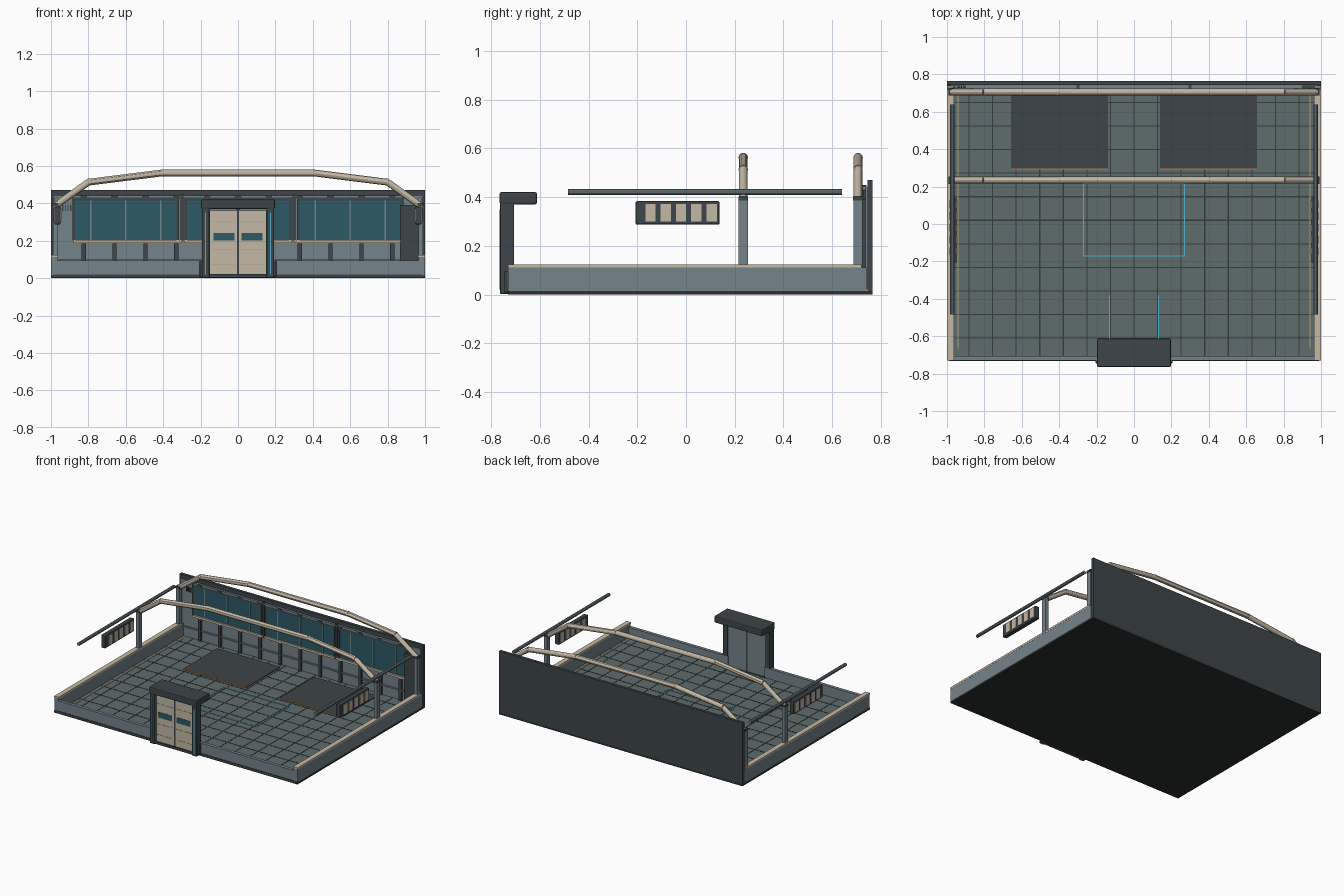
import bpy, bmesh
from mathutils import Vector, Matrix

if "Cube" in bpy.data.objects:
    bpy.data.objects.remove(bpy.data.objects["Cube"])


def mat(name, hexcol):
    m = bpy.data.materials.new(name)
    rgb = [int(hexcol[i:i + 2], 16) / 255 for i in (0, 2, 4)]
    m.diffuse_color = [((c + 0.055) / 1.055) ** 2.4 if c > 0.04 else c / 12.92 for c in rgb] + [1]
    m.use_nodes = True
    m.node_tree.nodes["Principled BSDF"].inputs["Base Color"].default_value = m.diffuse_color
    return m


DARK = mat("dark_metal", "3d4548")
BASE = mat("base_black", "2b3031")
GREY = mat("blue_grey", "74848a")
FLOOR = mat("floor_grey", "5f6c6c")
LINE = mat("seam_dark", "343c3d")
CREAM = mat("cream", "c4b8a6")
GLASS = mat("teal_glass", "2c5a66")
GLOW = mat("cyan_glow", "4fb4d2")
ORANGE = mat("orange", "c07a3c")
TAN = mat("tan", "b3a57c")


def finish(bm, name, material, bevel=0, smooth=False):
    me = bpy.data.meshes.new(name)
    bm.to_mesh(me)
    bm.free()
    ob = bpy.data.objects.new(name, me)
    bpy.context.collection.objects.link(ob)
    me.materials.append(material)
    if bevel:
        b = ob.modifiers.new("bevel", 'BEVEL')
        b.width = bevel
        b.segments = 2
    if smooth:
        bpy.ops.object.select_all(action='DESELECT')
        ob.select_set(True)
        bpy.context.view_layer.objects.active = ob
        bpy.ops.object.shade_smooth_by_angle()
    return ob


def boxes(name, material, spans, bevel=0, mirror=False):
    """One object from (x0, x1, y0, y1, z0, z1) boxes, optionally mirrored in x."""
    bm = bmesh.new()
    if mirror:
        spans = list(spans) + [(-s[1], -s[0], *s[2:]) for s in spans]
    for x0, x1, y0, y1, z0, z1 in spans:
        m = Matrix.Translation(((x0 + x1) / 2, (y0 + y1) / 2, (z0 + z1) / 2))
        bmesh.ops.create_cube(bm, size=1, matrix=m @ Matrix.Diagonal((x1 - x0, y1 - y0, z1 - z0, 1)))
    return finish(bm, name, material, bevel)


def tubes(name, material, paths, r, sides=12):
    """Straight cylinder segments between successive points of each path."""
    bm = bmesh.new()
    for path in paths:
        for a, b in zip(path, path[1:]):
            a, b = Vector(a), Vector(b)
            d = b - a
            m = Matrix.Translation((a + b) / 2) @ d.to_track_quat('Z', 'Y').to_matrix().to_4x4()
            bmesh.ops.create_cone(bm, cap_ends=True, segments=sides, radius1=r, radius2=r,
                                  depth=d.length, matrix=m)
    return finish(bm, name, material, smooth=True)


# Floor slab, grid seams and markings
boxes("base_slab", BASE, [(-1, 1, -0.73, 0.765, 0, 0.014)])
boxes("floor", FLOOR, [(-0.97, 0.97, -0.71, 0.74, 0.01, 0.02)])
seams = [(k * 0.126 - 0.003, k * 0.126 + 0.003, -0.705, 0.735, 0.018, 0.0215) for k in range(-7, 8)]
seams += [(-0.96, 0.96, y - 0.003, y + 0.003, 0.018, 0.0217)
          for y in [0.02 + k * 0.126 for k in range(-5, 6)]]
boxes("floor_seams", LINE, seams)
boxes("floor_mats", DARK, [(0.14, 0.657, 0.297, 0.695, 0.019, 0.025)], mirror=True)
boxes("mat_edges", ORANGE, [(0.14, 0.657, 0.291, 0.297, 0.019, 0.026)], mirror=True)
boxes("floor_side_lines", TAN, [(0.937, 0.943, -0.665, 0.69, 0.019, 0.024)], mirror=True)
boxes("floor_glow_lines", GLOW, [
    (-0.27, 0.27, -0.174, -0.169, 0.019, 0.024), (-0.27, 0.27, 0.214, 0.219, 0.019, 0.024),
    (-0.272, -0.267, -0.174, 0.219, 0.019, 0.024), (0.267, 0.272, -0.174, 0.219, 0.019, 0.024),
    (-0.133, -0.129, -0.7, -0.38, 0.019, 0.024), (0.129, 0.133, -0.7, -0.38, 0.019, 0.024)])

# Low perimeter walls
boxes("side_walls", GREY, [(0.966, 0.999, -0.73, 0.74, 0.012, 0.112)], mirror=True)
boxes("side_wall_caps", CREAM, [(0.963, 1, -0.73, 0.72, 0.11, 0.123)], mirror=True)
boxes("front_wall", GREY, [(0.15, 0.97, -0.729, -0.705, 0.014, 0.095)], mirror=True)
boxes("front_skirting", DARK, [(0.2, 0.99, -0.733, -0.725, 0.006, 0.02)], mirror=True)

# Back wall and its lining
boxes("back_wall", DARK, [(-1, 1, 0.744, 0.765, 0.005, 0.47)])
boxes("back_lining", GREY, [(-0.985, 0.985, 0.737, 0.746, 0.02, 0.44)])
boxes("back_sills", CREAM, [(c - 0.29, c + 0.29, 0.718, 0.74, 0.188, 0.203) for c in (-0.59, 0, 0.59)])
glass, frames, mullions = [], [], []
for c in (-0.6, 0, 0.6):
    glass.append((c - 0.275, c + 0.275, 0.731, 0.74, 0.203, 0.42))
    frames += [(c - 0.285, c - 0.272, 0.726, 0.74, 0.2, 0.43), (c + 0.272, c + 0.285, 0.726, 0.74, 0.2, 0.43),
               (c - 0.285, c + 0.285, 0.726, 0.74, 0.416, 0.43)]
    mullions += [(c + d - 0.004, c + d + 0.004, 0.728, 0.735, 0.203, 0.42) for d in (-0.186, 0, 0.186)]
boxes("window_glass", GLASS, glass)
boxes("window_frames", DARK, frames)
boxes("window_mullions", GREY, mullions)
boxes("window_piers", DARK, [(0.292, 0.308, 0.72, 0.74, 0.2, 0.45)], mirror=True)
boxes("back_top_rail", GREY, [(-0.9, 0.9, 0.724, 0.74, 0.43, 0.443)])
xs = [k * 0.165 for k in range(-5, 6)]
boxes("back_ribs", DARK, [(x - 0.011, x + 0.011, 0.724, 0.74, 0.02, 0.185) for x in xs])
boxes("rail_brackets", DARK, [(x - 0.018, x + 0.018, 0.72, 0.74, 0.427, 0.442) for x in xs])
boxes("back_lower_band", GREY, [(-0.96, 0.96, 0.728, 0.74, 0.09, 0.1)])
boxes("corner_cabinet", DARK, [(0.865, 0.965, 0.715, 0.742, 0.02, 0.39)])
boxes("corner_vent", DARK, [(x, x + 0.007, 0.73, 0.74, 0.36, 0.392)
                            for x in (-0.94, -0.926, -0.912, -0.898, -0.884)])

# Roof arches on columns
half = [(0.98, 0.385), (0.8, 0.513), (0.41, 0.562)]
profile = [(-x, z) for x, z in half] + half[::-1]
ys = (0.235, 0.706)
tubes("roof_arches", CREAM, [[(x, y, z) for x, z in profile] for y in ys], 0.018)
tubes("arch_collars", CREAM, [[(s * x - 0.004, y, z), (s * x + 0.004, y, z)]
                             for y in ys for s in (-1, 1) for x, z in half[1:]], 0.0195)
boxes("arch_columns", GREY, [(0.966, 0.99, y - 0.019, y + 0.019, 0.12, 0.39) for y in ys], mirror=True)
boxes("column_caps", DARK, [(0.96, 0.993, y - 0.02, y + 0.02, 0.386, 0.402) for y in ys], mirror=True)

# Side rails and wall units with light panels
tubes("side_rails", GREY, [[(s * 0.972, -0.485, 0.421), (s * 0.972, 0.64, 0.421)] for s in (-1, 1)], 0.012, 10)
boxes("side_units", DARK, [(0.948, 0.982, -0.207, 0.138, 0.287, 0.383)], 0.006, True)
boxes("side_unit_panels", CREAM, [(0.944, 0.986, y - 0.021, y + 0.021, 0.3, 0.372)
                                  for y in [-0.146 + i * 0.0628 for i in range(5)]], mirror=True)

# Entrance: frame, canopy, double doors
boxes("door_jambs", DARK, [(0.153, 0.193, -0.763, -0.705, 0.002, 0.39)], 0.005, True)
boxes("jamb_feet", DARK, [(0.18, 0.205, -0.745, -0.705, 0.008, 0.095)], 0.004, True)
boxes("door_canopy", DARK, [(-0.197, 0.197, -0.765, -0.612, 0.37, 0.42)], 0.007)
boxes("door_threshold", DARK, [(-0.16, 0.16, -0.755, -0.7, 0.004, 0.022)])
boxes("jamb_glow_strips", GLOW, [(0.17, 0.177, -0.7645, -0.76, 0.02, 0.35),
                                 (0.15, 0.154, -0.757, -0.75, 0.02, 0.36)], mirror=True)
boxes("door_leaves", CREAM, [(0.006, 0.15, -0.745, -0.722, 0.018, 0.362)], mirror=True)
boxes("door_backs", GREY, [(0.006, 0.153, -0.723, -0.713, 0.018, 0.375)], mirror=True)
boxes("door_gap", DARK, [(-0.007, 0.007, -0.742, -0.715, 0.018, 0.372)])
boxes("door_windows", GLASS, [(0.02, 0.132, -0.748, -0.74, 0.202, 0.242)], mirror=True)
boxes("door_grooves", TAN, [(0.015, 0.142, -0.7465, -0.74, z, z + 0.004) for z in (0.07, 0.15, 0.3)], mirror=True)
